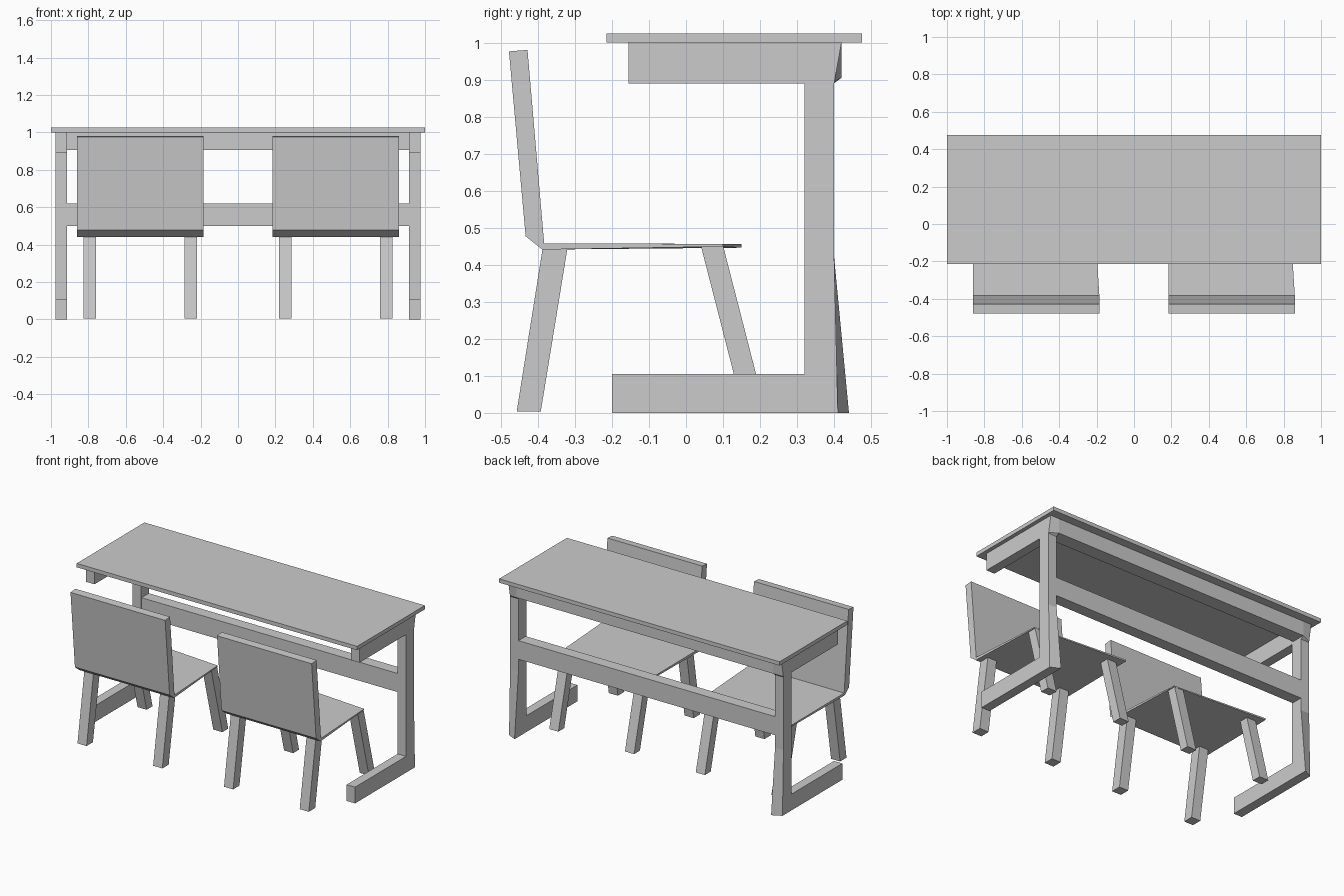
import bpy, bmesh

if "Cube" in bpy.data.objects:
    bpy.data.objects.remove(bpy.data.objects["Cube"])


def loft(name, ring_a, ring_b):
    """Solid between two matching closed rings of 3D points."""
    bm = bmesh.new()
    a = [bm.verts.new(p) for p in ring_a]
    b = [bm.verts.new(p) for p in ring_b]
    n = len(a)
    bm.faces.new(a)
    bm.faces.new(b)
    for i in range(n):
        j = (i + 1) % n
        bm.faces.new((a[i], a[j], b[j], b[i]))
    bmesh.ops.recalc_face_normals(bm, faces=bm.faces)
    mesh = bpy.data.meshes.new(name)
    bm.to_mesh(mesh)
    bm.free()
    obj = bpy.data.objects.new(name, mesh)
    bpy.context.collection.objects.link(obj)
    return obj


def extrude_x(name, profile, x0, x1):
    """Side profile (y, z) extruded from x0 to x1."""
    return loft(name, [(x0, y, z) for y, z in profile],
                [(x1, y, z) for y, z in profile])


def box(name, x0, x1, y0, y1, z0, z1):
    return extrude_x(name, [(y0, z0), (y1, z0), (y1, z1), (y0, z1)], x0, x1)


# Desk top and cross rails
box("desk_top", -1, 1, -0.215, 0.475, 1.0, 1.025)
box("upper_rail", -0.915, 0.915, 0.33, 0.42, 0.905, 1.0)
box("middle_rail", -0.915, 0.915, 0.325, 0.40, 0.50, 0.62)

# C-shaped side frames; the back flares out towards the inner side
front = [(-0.155, 1.0), (-0.155, 0.89), (0.32, 0.89), (0.32, 0.105),
         (-0.2, 0.105), (-0.2, 0.0)]
outer = front + [(0.41, 0.0), (0.40, 0.42), (0.40, 0.89), (0.401, 0.895), (0.42, 1.0)]
inner = front + [(0.44, 0.0), (0.40, 0.42), (0.40, 0.89), (0.42, 0.905), (0.42, 1.0)]
for side, s in (("left", -1), ("right", 1)):
    loft(f"{side}_desk_frame", [(s * 0.975, y, z) for y, z in outer],
         [(s * 0.915, y, z) for y, z in inner])

# Two identical chairs
back_profile = [(-0.433, 0.477), (-0.388, 0.441), (-0.383, 0.458),
                (-0.428, 0.98), (-0.478, 0.976)]
back_leg = [(-0.457, 0.004), (-0.392, 0.004), (-0.32, 0.445), (-0.387, 0.445)]
front_leg = [(0.155, 0.004), (0.215, 0.004), (0.10, 0.452), (0.04, 0.452)]
for chair, cx in (("left", -0.5225), ("right", 0.5225)):
    extrude_x(f"{chair}_chair_backrest", back_profile, cx - 0.3375, cx + 0.3375)

    # Thin seat, tapering to the front right corner
    corners = [(-0.3375, -0.388), (0.3375, -0.388), (0.307, 0.10), (-0.3375, 0.15)]
    bottoms = (0.441, 0.441, 0.449, 0.446)
    tops = (0.458, 0.458, 0.456, 0.456)
    loft(f"{chair}_chair_seat",
         [(cx + x, y, z) for (x, y), z in zip(corners, bottoms)],
         [(cx + x, y, z) for (x, y), z in zip(corners, tops)])

    # Splayed legs
    for side, s in (("left", -1), ("right", 1)):
        for part, profile in (("back_leg", back_leg), ("front_leg", front_leg)):
            extrude_x(f"{chair}_chair_{side}_{part}", profile,
                      cx + s * 0.2375, cx + s * 0.3025)
